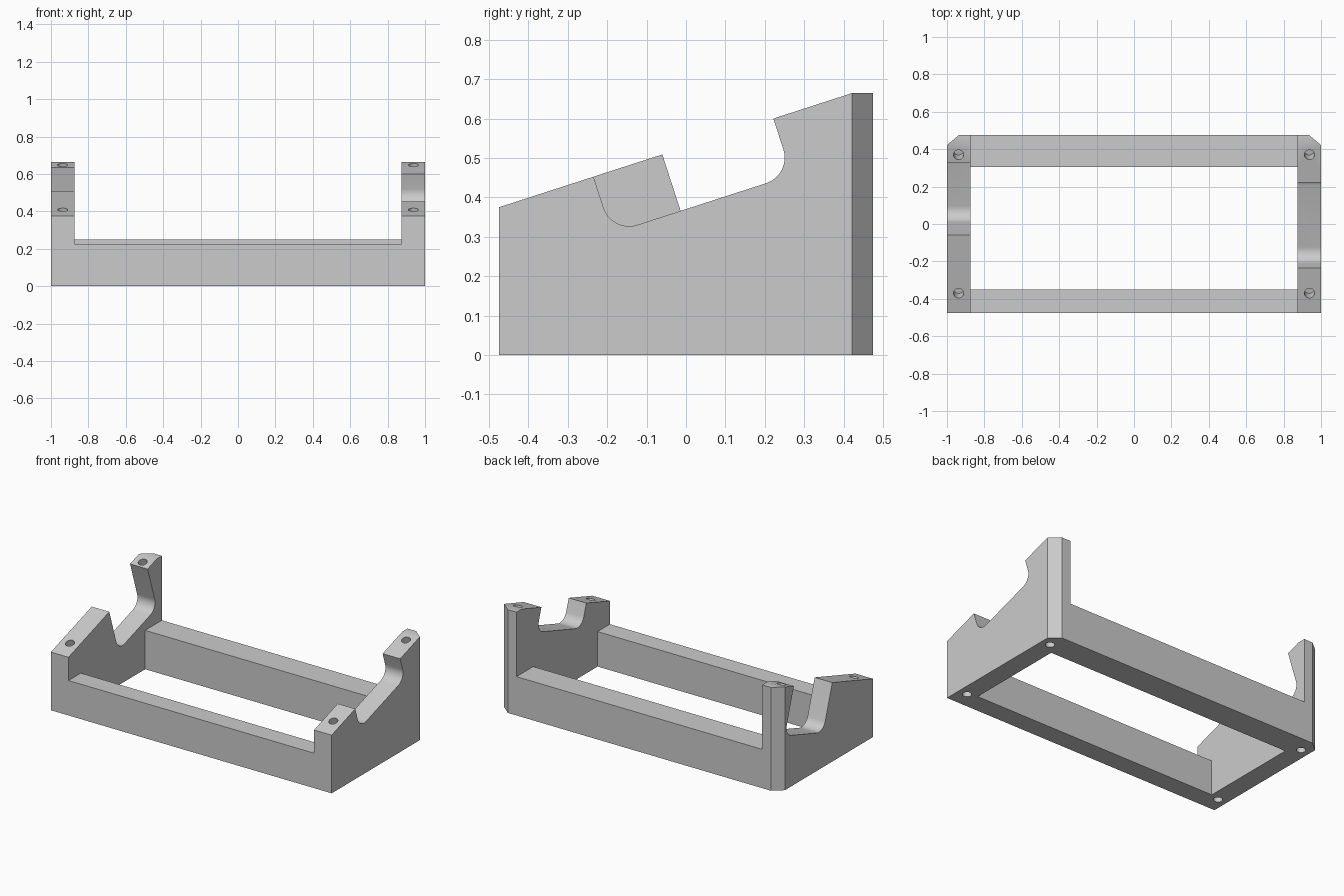
import bpy, bmesh, math
from mathutils import Vector, Matrix

cube = bpy.data.objects.get("Cube")
if cube:
    bpy.data.objects.remove(cube, do_unlink=True)

FRONT, BACK, INNER = -0.475, 0.475, 0.875
TILT = math.atan2(0.29, 0.897)
ALONG = Vector((math.cos(TILT), math.sin(TILT)))    # up the sloped top, in (y, z)
DOWN = Vector((math.sin(TILT), -math.cos(TILT)))    # into the slope

grey = bpy.data.materials.new("plain grey")
grey.use_nodes = True
colour = (0.6, 0.6, 0.6, 1)
grey.diffuse_color = colour
grey.node_tree.nodes["Principled BSDF"].inputs["Base Color"].default_value = colour


def finish(name, bm):
    bmesh.ops.recalc_face_normals(bm, faces=bm.faces)
    mesh = bpy.data.meshes.new(name)
    bm.to_mesh(mesh)
    bm.free()
    mesh.materials.append(grey)
    obj = bpy.data.objects.new(name, mesh)
    bpy.context.scene.collection.objects.link(obj)
    return obj


def prism(name, profile, x0, x1):
    """Extrude a (y, z) profile from x0 to x1."""
    bm = bmesh.new()
    face = bm.faces.new([bm.verts.new((x0, y, z)) for y, z in profile])
    moved = bmesh.ops.extrude_face_region(bm, geom=[face])["geom"]
    verts = [v for v in moved if isinstance(v, bmesh.types.BMVert)]
    bmesh.ops.translate(bm, verts=verts, vec=(x1 - x0, 0, 0))
    return finish(name, bm)


def slab(name, y0, y1, z0):
    return prism(name, [(y0, z0), (y1, z0), (y1, 1), (y0, 1)], -INNER, INNER)


def notch(name, start, width, depth, x0, x1, r=0.068, steps=12):
    """Rounded slot cut square to the sloped top."""
    start = Vector(start)
    local = [(0, -0.2)]
    for cx, first in ((r, math.pi), (width - r, math.pi / 2)):
        for i in range(steps + 1):
            a = first - i * math.pi / 2 / steps
            local.append((cx + r * math.cos(a), depth - r + r * math.sin(a)))
    local.append((width, -0.2))
    return prism(name, [start + ALONG * u + DOWN * v for u, v in local], x0, x1)


def hole(name, centre, tilt, depth, r=0.027):
    bm = bmesh.new()
    place = Matrix.Translation(centre) @ Matrix.Rotation(tilt, 4, "X")
    bmesh.ops.create_cone(bm, cap_ends=True, segments=32, radius1=r, radius2=r,
                          depth=depth * 2, matrix=place)
    return finish(name, bm)


# Solid wedge that the cradle is cut from
stand = prism("cradle_stand", [(FRONT, 0), (FRONT, 0.375), (0.422, 0.665),
                               (BACK, 0.665), (BACK, 0)], -1, 1)

# Chamfered rear corners
bm = bmesh.new()
bm.from_mesh(stand.data)
for side in (-1, 1):
    bmesh.ops.bisect_plane(bm, geom=bm.verts[:] + bm.edges[:] + bm.faces[:],
                           plane_co=(side, 0.422, 0), plane_no=(side * 0.053, 0.063, 0),
                           clear_outer=True)
    bmesh.ops.holes_fill(bm, edges=[e for e in bm.edges if e.is_boundary])
bmesh.ops.recalc_face_normals(bm, faces=bm.faces)
bm.to_mesh(stand.data)
bm.free()

# Open centre, low front and rear rails, and one notch in each end plate
cutters = [
    prism("well_cutter", [(-0.35, -1), (0.305, -1), (0.305, 2), (-0.35, 2)], -INNER, INNER),
    slab("front_cutter", -1, -0.1, 0.225),
    slab("rear_cutter", 0.1, 1, 0.25),
    notch("shallow_notch_cutter", (-0.235, 0.453), 0.48, 0.151, 0.8, 1.1),
    notch("deep_notch_cutter", (-0.06, 0.509), 0.41, 0.3, -1.1, -0.8),
]

# Blind holes in the sloped tops and in the base
for x in (-0.938, 0.938):
    for y in (-0.37, 0.37):
        top = 0.375 + (y - FRONT) * math.tan(TILT)
        cutters.append(hole("top_hole_cutter", (x, y, top), TILT, 0.08))
        cutters.append(hole("base_hole_cutter", (x, y, 0), 0, 0.08))

bpy.context.view_layer.objects.active = stand
stand.select_set(True)
for cutter in cutters:
    cutter.hide_render = True
    mod = stand.modifiers.new(cutter.name, "BOOLEAN")
    mod.operation = "DIFFERENCE"
    mod.solver = "EXACT"
    mod.object = cutter
    bpy.ops.object.modifier_apply(modifier=mod.name)
    bpy.data.objects.remove(cutter, do_unlink=True)

bpy.ops.object.shade_smooth_by_angle(angle=math.radians(30))
